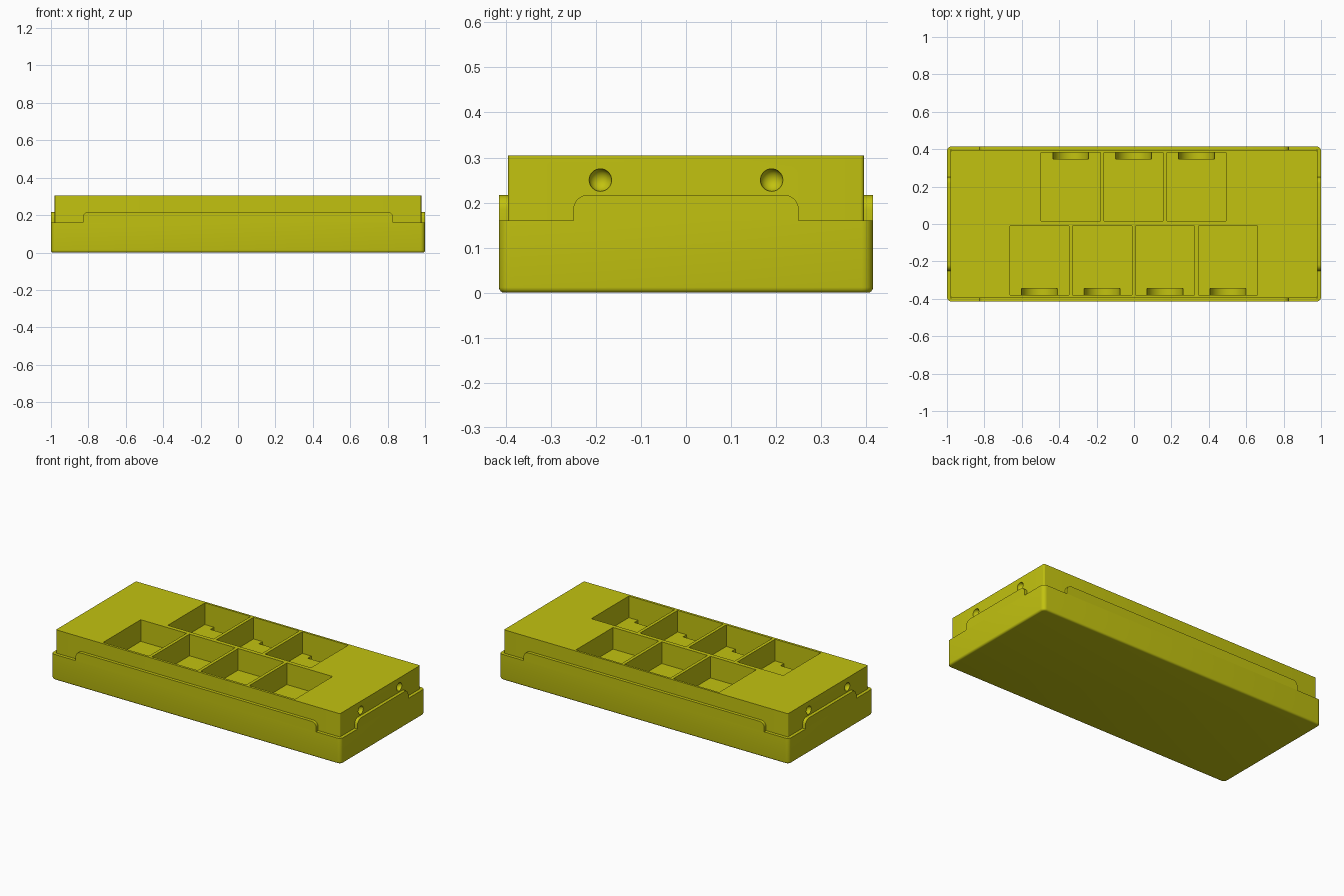
import bpy, bmesh, math
from mathutils import Matrix, Vector

if "Cube" in bpy.data.objects:
    bpy.data.objects.remove(bpy.data.objects["Cube"], do_unlink=True)

yellow = bpy.data.materials.new("yellow plastic")
yellow.use_nodes = True
COLOR = (0.54, 0.54, 0.005, 1)
yellow.diffuse_color = COLOR
yellow.node_tree.nodes["Principled BSDF"].inputs["Base Color"].default_value = COLOR

HX, HY = 1.0, 0.415           # outer half sizes
WALL = 0.02
STEP, LIP, TOP = 0.16, 0.217, 0.305
FLOOR = 0.17                  # pocket floor


def make(name, bm):
    bmesh.ops.recalc_face_normals(bm, faces=bm.faces)
    mesh = bpy.data.meshes.new(name)
    bm.to_mesh(mesh)
    bm.free()
    mesh.materials.append(yellow)
    ob = bpy.data.objects.new(name, mesh)
    bpy.context.collection.objects.link(ob)
    return ob


def add_box(bm, x0, x1, y0, y1, z0, z1):
    m = Matrix.Translation(((x0 + x1) / 2, (y0 + y1) / 2, (z0 + z1) / 2))
    m = m @ Matrix.Diagonal((x1 - x0, y1 - y0, z1 - z0, 1))
    return bmesh.ops.create_cube(bm, size=1, matrix=m)["verts"]


def rounded_box(hx, hy, z0, z1, corner, base=0):
    bm = bmesh.new()
    add_box(bm, -hx, hx, -hy, hy, z0, z1)
    upright = [e for e in bm.edges if abs(e.verts[0].co.z - e.verts[1].co.z) > 0.01]
    bmesh.ops.bevel(bm, geom=upright, offset=corner, segments=6, profile=0.5, affect="EDGES")
    if base:
        low = [e for e in bm.edges if all(v.co.z < z0 + 0.001 for v in e.verts)]
        bmesh.ops.bevel(bm, geom=low, offset=base, segments=4, profile=0.5, affect="EDGES")
    return bm


def cut(ob, cutter_bm):
    cutter = make("cutter", cutter_bm)
    cutter.hide_render = True
    mod = ob.modifiers.new("cut", "BOOLEAN")
    mod.operation, mod.solver, mod.object = "DIFFERENCE", "EXACT", cutter
    graph = bpy.context.evaluated_depsgraph_get()
    mesh = bpy.data.meshes.new_from_object(ob.evaluated_get(graph))
    ob.modifiers.clear()
    ob.data = mesh
    bpy.data.objects.remove(cutter, do_unlink=True)


def smooth(ob):
    bpy.ops.object.select_all(action="DESELECT")
    ob.select_set(True)
    bpy.context.view_layer.objects.active = ob
    bpy.ops.object.shade_smooth_by_angle(angle=math.radians(35))


# Tray with a rounded base and an open cavity
tray = make("tray", rounded_box(HX, HY, 0, STEP, 0.025, 0.012))
cavity = bmesh.new()
add_box(cavity, WALL - HX, HX - WALL, WALL - HY, HY - WALL, WALL, 0.4)
cut(tray, cavity)
smooth(tray)


# Raised lip tabs along the four sides
def lip_tab(name, half, reach, turn, r=0.032):
    outline = [(-half, STEP), (half, STEP)]
    for side in (1, -1):
        arc = [math.radians(15 * i) for i in range(7)]
        if side < 0:
            arc.reverse()
        outline += [(side * (half - r + r * math.cos(a)), LIP - r + r * math.sin(a)) for a in arc]
    bm = bmesh.new()
    face = bm.faces.new([bm.verts.new((x, -reach, z)) for x, z in outline])
    ext = bmesh.ops.extrude_face_region(bm, geom=[face])["geom"]
    bmesh.ops.translate(bm, vec=Vector((0, WALL, 0)),
                        verts=[g for g in ext if isinstance(g, bmesh.types.BMVert)])
    bmesh.ops.rotate(bm, verts=bm.verts, matrix=Matrix.Rotation(math.radians(turn), 3, "Z"))
    smooth(make(name, bm))


lip_tab("front_lip", 0.83, HY, 0)
lip_tab("left_lip", 0.25, HX, 90)
lip_tab("back_lip", 0.83, HY, 180)
lip_tab("right_lip", 0.25, HX, 270)

# Insert block with card pockets
block = make("insert_block", rounded_box(HX - WALL, HY - WALL, WALL, TOP, 0.008))
PITCH, HALF_W = 0.336, 0.158
rows = [(1, 3, 0.016, 0.382), (-1, 4, -0.01, -0.38)]
pockets, details = bmesh.new(), bmesh.new()
for side, count, inner, outer in rows:
    for i in range(count):
        x = (i - (count - 1) / 2) * PITCH - 0.002
        add_box(pockets, x - HALF_W, x + HALF_W, min(inner, outer), max(inner, outer), FLOOR, 0.4)
        # Half-round finger recess below the pocket floor
        m = Matrix.Translation((x, outer - side * 0.0175, FLOOR)) @ Matrix.Rotation(math.pi / 2, 4, "X")
        bmesh.ops.create_cone(details, cap_ends=True, segments=48, radius1=0.096,
                              radius2=0.096, depth=0.035, matrix=m)

# Round dimples on both ends
for x in (WALL - HX, HX - WALL):
    for y in (-0.19, 0.19):
        bmesh.ops.create_uvsphere(details, u_segments=24, v_segments=16, radius=0.025,
                                  matrix=Matrix.Translation((x, y, 0.25)))
cut(block, pockets)
cut(block, details)
smooth(block)
